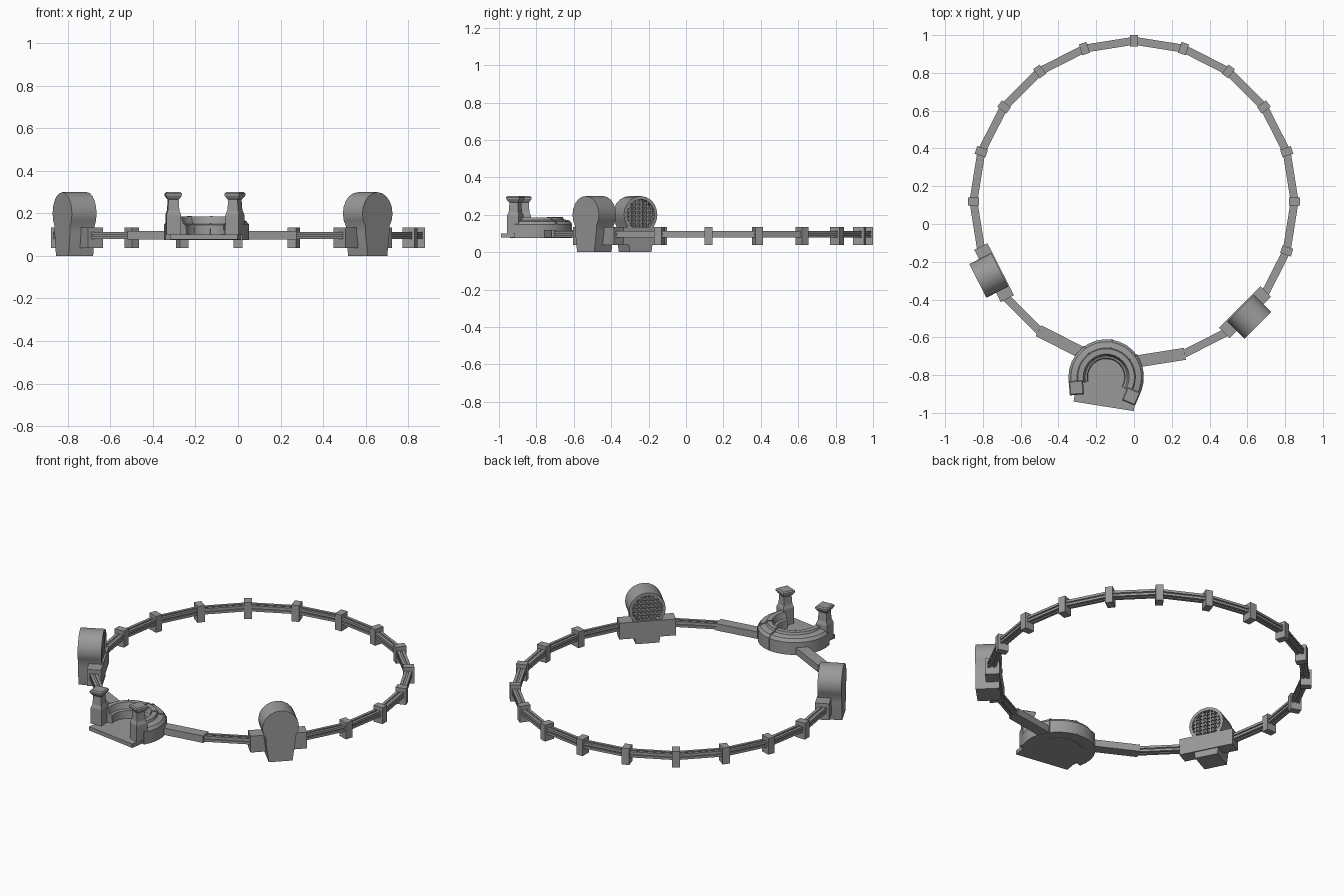
import bpy, bmesh
from math import sin, cos, radians, sqrt
from mathutils import Matrix, Vector

cube = bpy.data.objects.get("Cube")
if cube:
    bpy.data.objects.remove(cube)

grey = bpy.data.materials.new("stone grey")
grey.use_nodes = True
colour = (0.32, 0.32, 0.32, 1)
grey.diffuse_color = colour
grey.node_tree.nodes["Principled BSDF"].inputs["Base Color"].default_value = colour

RADIUS = 0.85
STEP = 18
CHORD = RADIUS * cos(radians(STEP / 2))
LENGTH = 2 * RADIUS * sin(radians(STEP / 2))


def frame(angle):
    """Local x runs along the ring, local y points outward."""
    return Matrix.Translation((0, 0.12, 0)) @ Matrix.Rotation(-radians(angle), 4, 'Z')


def finish(bm, name, matrix, smooth=False):
    bmesh.ops.recalc_face_normals(bm, faces=bm.faces)
    mesh = bpy.data.meshes.new(name)
    bm.to_mesh(mesh)
    bm.free()
    mesh.materials.append(grey)
    mesh.transform(matrix)
    obj = bpy.data.objects.new(name, mesh)
    bpy.context.collection.objects.link(obj)
    if smooth:
        bpy.ops.object.select_all(action='DESELECT')
        obj.select_set(True)
        bpy.context.view_layer.objects.active = obj
        bpy.ops.object.shade_smooth_by_angle(angle=radians(35))
    return obj


def add_box(bm, x, y, z):
    """Box from three (low, high) ranges."""
    mid = Vector([(a + b) / 2 for a, b in (x, y, z)])
    size = [b - a for a, b in (x, y, z)]
    bmesh.ops.create_cube(bm, size=1, matrix=Matrix.Translation(mid) @ Matrix.Diagonal((*size, 1)))


def box(name, x, y, z, matrix):
    bm = bmesh.new()
    add_box(bm, x, y, z)
    return finish(bm, name, matrix)


def loft(name, rings, matrix, smooth=False):
    """Join equal-sized closed rings and cap both ends."""
    bm = bmesh.new()
    loops = [[bm.verts.new(p) for p in ring] for ring in rings]
    n = len(loops[0])
    for a, b in zip(loops, loops[1:]):
        for i in range(n):
            j = (i + 1) % n
            bm.faces.new((a[i], a[j], b[j], b[i]))
    bm.faces.new(loops[0])
    bm.faces.new(loops[-1])
    return finish(bm, name, matrix, smooth)


# Posts around the ring
for k in range(20):
    if k not in (7, 8, 9, 10, 11, 12, 13, 14):
        box("post", (-0.021, 0.021), (RADIUS - 0.03, RADIUS + 0.03), (0.038, 0.135), frame(k * STEP))

# Grooved rails: a core with a bar on each corner
for k in range(20):
    if k in (7, 9, 10, 11, 13):
        continue
    bm = bmesh.new()
    half = (-LENGTH / 2, LENGTH / 2)
    add_box(bm, half, (CHORD - 0.014, CHORD + 0.014), (0.086, 0.108))
    for side in (-1, 1):
        y = CHORD + side * 0.013
        for z in (0.086, 0.106):
            add_box(bm, half, (y - 0.008, y + 0.008), (z - 0.007, z + 0.007))
    finish(bm, "rail", frame((k + 0.5) * STEP))

# Solid walkways beside the plaza
for k in (9, 11):
    box("walkway", (-0.14, 0.14), (CHORD - 0.032, CHORD + 0.032), (0.077, 0.118), frame((k + 0.5) * STEP))


def drum_house(angle):
    m = frame(angle)
    box("drum_side_block", (-0.155, 0.155), (0.792, 0.87), (0.038, 0.135), m)
    # Tapered foot topped by a round drum
    outline = [(-0.08, 0.11), (-0.065, 0), (0.065, 0), (0.08, 0.11)]
    for i in range(15):
        a = radians(-37 + 254 * i / 14)
        outline.append((0.1 * cos(a), 0.2 + 0.1 * sin(a)))
    body = loft("drum_house", [[(x, y, z) for x, z in outline] for y in (0.798, 0.928)], m, True)

    # Round recess on the inner face
    bm = bmesh.new()
    bmesh.ops.create_cone(bm, cap_ends=True, segments=20, radius1=0.083, radius2=0.083, depth=0.06,
                          matrix=Matrix.Translation((0, 0.798, 0.2)) @ Matrix.Rotation(radians(90), 4, 'X'))
    cutter = finish(bm, "cutter", m)
    cutter.hide_render = True
    mod = body.modifiers.new("recess", 'BOOLEAN')
    mod.object = cutter
    mod.solver = 'EXACT'
    bpy.ops.object.select_all(action='DESELECT')
    bpy.context.view_layer.objects.active = body
    body.select_set(True)
    bpy.ops.object.modifier_move_to_index(modifier=mod.name, index=0)
    bpy.ops.object.modifier_apply(modifier=mod.name)
    bpy.data.objects.remove(cutter)

    # Grille bars clipped to the round opening
    bm = bmesh.new()
    for i in range(-3, 4):
        p = i * 0.022
        h = sqrt(0.084 ** 2 - p * p)
        add_box(bm, (p - 0.004, p + 0.004), (0.802, 0.812), (0.2 - h, 0.2 + h))
        add_box(bm, (-h, h), (0.804, 0.814), (0.196 + p, 0.204 + p))
    finish(bm, "drum_grille", m)


for angle in (135, 243):
    drum_house(angle)

# Plaza: floor, curved terrace and two pillars
plaza = frame(189) @ Matrix.Translation((0, 0.942, 0))
box("plaza_floor", (-0.172, 0.15), (-0.09, 0.155), (0.077, 0.1), plaza)
bm = bmesh.new()
bmesh.ops.create_cone(bm, cap_ends=True, segments=24, radius1=0.13, radius2=0.13, depth=0.022,
                      matrix=Matrix.Translation((0, 0, 0.0875)))
finish(bm, "plaza_floor_round", plaza)

terrace = [(0.2, 0.075), (0.2, 0.148), (0.187, 0.165), (0.155, 0.172), (0.15, 0.185),
           (0.122, 0.185), (0.112, 0.15), (0.1, 0.145), (0.096, 0.08)]


def sweep(name, profile, start, end, steps):
    rings = []
    for i in range(steps + 1):
        t = radians(start + (end - start) * i / steps)
        rings.append([(r * sin(t), -r * cos(t), z) for r, z in profile])
    return loft(name, rings, plaza, True)


sweep("terrace", terrace, -113, 113, 18)
raised = [(r + (0.003 if r > 0.14 else -0.002), z + 0.004) for r, z in terrace]
for t in (-45, 0, 45):
    sweep("terrace_rib", raised, t - 1, t + 1, 1)

pillar = [(0.1, 0.034), (0.195, 0.034), (0.215, 0.027), (0.265, 0.024),
          (0.272, 0.03), (0.285, 0.038), (0.293, 0.038), (0.3, 0.032)]
for side in (-1, 1):
    m = plaza @ Matrix.Translation((side * 0.147, 0.08, 0)) @ Matrix.Rotation(radians(side * 14), 4, 'Z')
    rings = [[(-w, -w, z), (w, -w, z), (w, w, z), (-w, w, z)] for z, w in pillar]
    loft("plaza_pillar", rings, m)
